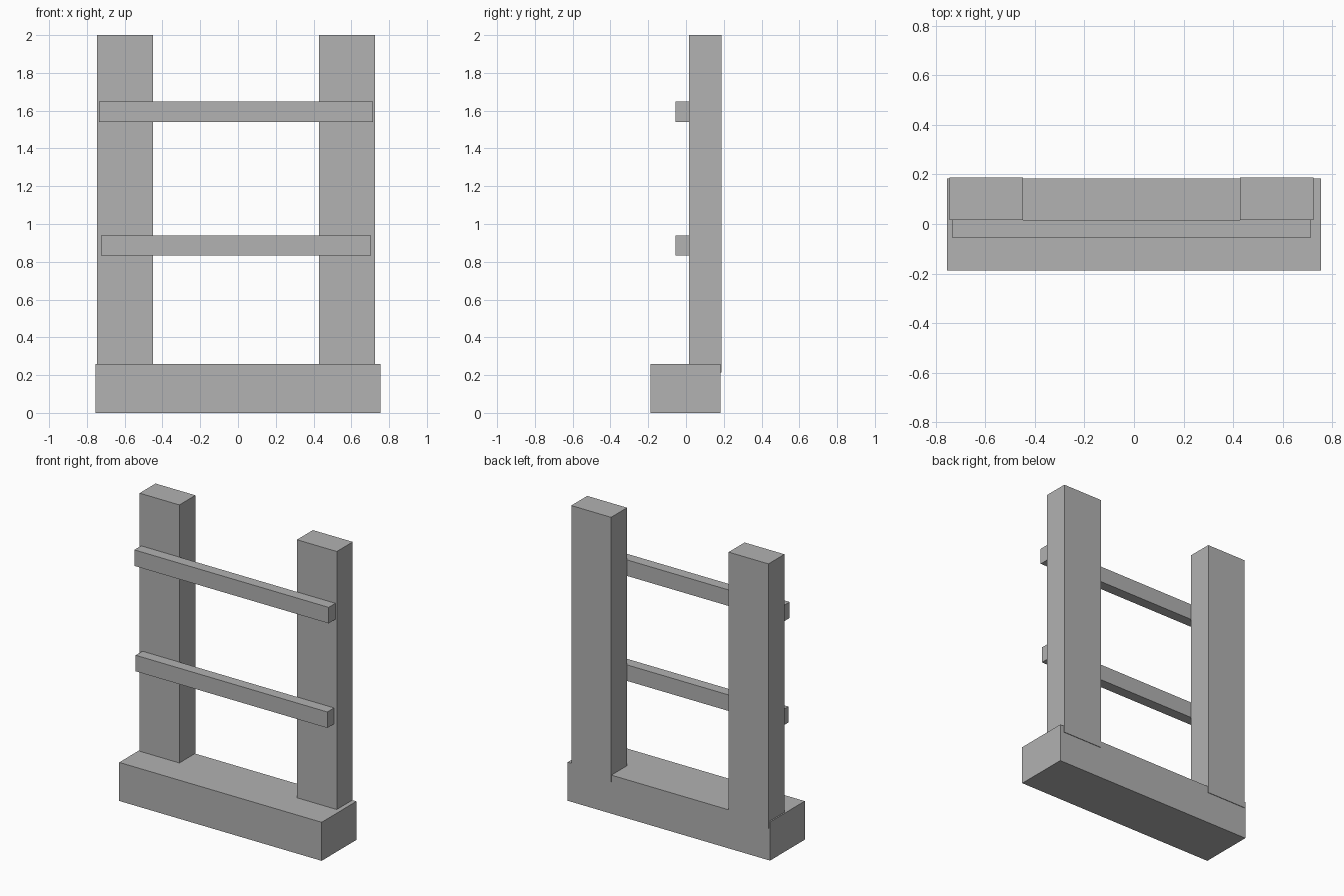
import bpy
from mathutils import Vector

cube = bpy.data.objects.get("Cube")
if cube:
    bpy.data.objects.remove(cube, do_unlink=True)

grey = bpy.data.materials.new("plain grey")
grey.use_nodes = True
grey.diffuse_color = (0.445, 0.445, 0.445, 1)
grey.node_tree.nodes["Principled BSDF"].inputs["Base Color"].default_value = grey.diffuse_color


def box(name, low, high):
    """Add a box spanning two opposite corners."""
    low, high = Vector(low), Vector(high)
    bpy.ops.mesh.primitive_cube_add(size=1, location=(low + high) / 2)
    part = bpy.context.object
    part.name = name
    part.scale = high - low
    bpy.ops.object.transform_apply(location=False, rotation=False, scale=True)
    part.data.materials.append(grey)


# Heavy foot block
box("base", (-0.755, -0.187, 0), (0.755, 0.183, 0.26))

# Uprights, let into the base and slightly proud of its back
for name, x in (("right_post", -0.746), ("left_post", 0.428)):
    box(name, (x, 0.017, 0.215), (x + 0.297, 0.187, 2))

# Rails fixed across the front of the posts
for name, half, z in (("lower_rail", 0.715, 0.832), ("upper_rail", 0.725, 1.54)):
    box(name, (-half - 0.01, -0.055, z), (half - 0.01, 0.017, z + 0.108))
